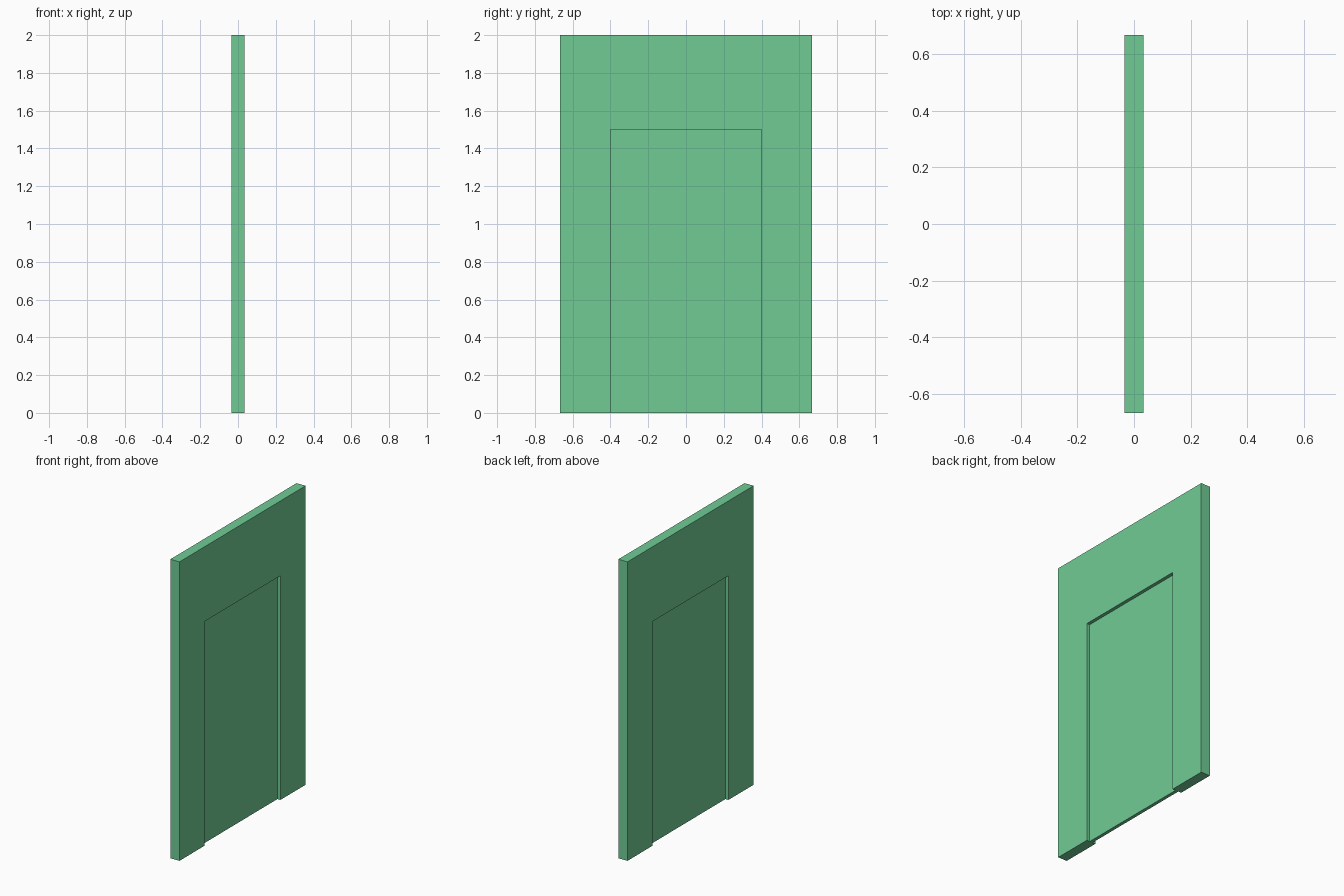
import bpy
import bmesh

if "Cube" in bpy.data.objects:
    bpy.data.objects.remove(bpy.data.objects["Cube"])

WALL_T, DOOR_T = 2 / 30, 2 / 90      # thicknesses along x
HALF_W, HEIGHT = 2 / 3, 2.0          # wall outline
DOOR_HW, DOOR_H = 0.4, 1.5           # door opening

green = bpy.data.materials.new("green_paint")
green.diffuse_color = (0.16, 0.60, 0.30, 1)
green.use_nodes = True
green.node_tree.nodes["Principled BSDF"].inputs["Base Color"].default_value = green.diffuse_color


def slab(name, profile, thickness):
    """Extrude a (y, z) outline along x, centred on x = 0."""
    bm = bmesh.new()
    face = bm.faces.new([bm.verts.new((-thickness / 2, y, z)) for y, z in profile])
    ext = bmesh.ops.extrude_face_region(bm, geom=[face])
    verts = [v for v in ext["geom"] if isinstance(v, bmesh.types.BMVert)]
    bmesh.ops.translate(bm, verts=verts, vec=(thickness, 0, 0))
    bmesh.ops.recalc_face_normals(bm, faces=bm.faces)
    mesh = bpy.data.meshes.new(name)
    bm.to_mesh(mesh)
    bm.free()
    mesh.materials.append(green)
    obj = bpy.data.objects.new(name, mesh)
    bpy.context.collection.objects.link(obj)
    return obj


# Wall with a doorway open at the bottom
right = [(DOOR_HW, DOOR_H), (DOOR_HW, 0), (HALF_W, 0), (HALF_W, HEIGHT)]
left = [(-y, z) for y, z in reversed(right)]
slab("wall", right + left, WALL_T)

# Thin door panel recessed equally on both sides
slab("door_panel", [(-DOOR_HW, 0), (DOOR_HW, 0), (DOOR_HW, DOOR_H), (-DOOR_HW, DOOR_H)], DOOR_T)
